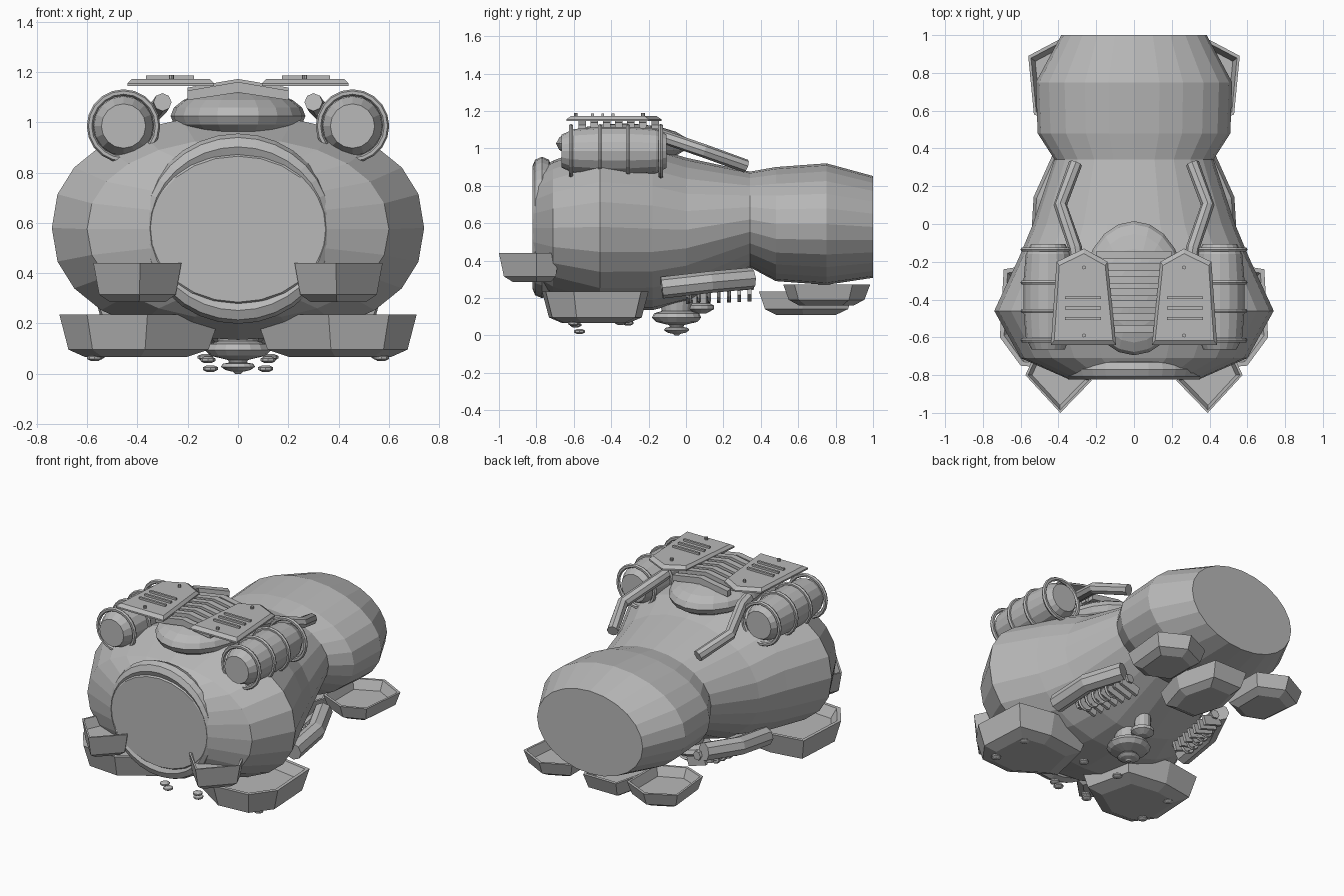
import bpy, bmesh, math
from mathutils import Vector, Matrix

if "Cube" in bpy.data.objects:
    bpy.data.objects.remove(bpy.data.objects["Cube"])

grey = bpy.data.materials.new("hull_grey")
grey.diffuse_color = (0.48, 0.48, 0.48, 1)
grey.use_nodes = True
grey.node_tree.nodes["Principled BSDF"].inputs["Base Color"].default_value = grey.diffuse_color


def finish(name, bm):
    bmesh.ops.recalc_face_normals(bm, faces=bm.faces)
    me = bpy.data.meshes.new(name)
    bm.to_mesh(me)
    bm.free()
    me.materials.append(grey)
    ob = bpy.data.objects.new(name, me)
    bpy.context.collection.objects.link(ob)
    return ob


def loft(name, rings, cap=True, closed=False):
    """Skin a list of equal-length point rings."""
    bm = bmesh.new()
    vs = [[bm.verts.new(p) for p in r] for r in rings]
    n = len(vs[0])
    pairs = list(zip(vs, vs[1:])) + ([(vs[-1], vs[0])] if closed else [])
    for a, b in pairs:
        for i in range(n):
            j = (i + 1) % n
            bm.faces.new((a[i], a[j], b[j], b[i]))
    if cap and not closed:
        bm.faces.new(vs[0])
        bm.faces.new(vs[-1])
    return finish(name, bm)


def oval(y, hw, zc, hh, n=24, x=0, p=2.0):
    """Ellipse (p = 2) or squarer superellipse facing along y."""
    def f(c):
        return math.copysign(abs(c) ** (2 / p), c) if abs(c) > 1e-6 else 0
    return [(x + hw * f(math.cos(2 * math.pi * i / n)), y,
             zc + hh * f(math.sin(2 * math.pi * i / n))) for i in range(n)]


def lathe(name, centre, profile, n=12):
    """Spin (radius, z) pairs about a vertical axis."""
    cx, cy = centre
    return loft(name, [[(cx + r * math.cos(2 * math.pi * i / n),
                         cy + r * math.sin(2 * math.pi * i / n), z)
                        for i in range(n)] for r, z in profile])


def ring(name, x, y, z, R, r, n=20, m=6):
    rings = []
    for i in range(n):
        a = 2 * math.pi * i / n
        rings.append([(x + (R + r * math.cos(b)) * math.cos(a), y + r * math.sin(b),
                       z + (R + r * math.cos(b)) * math.sin(a))
                      for b in (2 * math.pi * k / m for k in range(m))])
    return loft(name, rings, closed=True)


def pipe(name, pts, r, n=8):
    pts = [Vector(p) for p in pts]
    rings = []
    for i, p in enumerate(pts):
        d = (pts[min(i + 1, len(pts) - 1)] - pts[max(i - 1, 0)]).normalized()
        u = d.cross(Vector((0, 0, 1))).normalized()
        v = d.cross(u)
        rings.append([p + r * (u * math.cos(2 * math.pi * k / n) + v * math.sin(2 * math.pi * k / n))
                      for k in range(n)])
    return loft(name, rings)


def box(name, c, size, rot=None):
    bm = bmesh.new()
    m = Matrix.Translation(c) @ (rot or Matrix()) @ Matrix.Diagonal((*size, 1))
    bmesh.ops.create_cube(bm, size=1, matrix=m)
    return finish(name, bm)


def tray(name, pts, z0, z1, bottom=0.87, recess=0.06):
    """Tapered foot pad with a shallow keel, raised rim and sunken top."""
    cx = sum(p[0] for p in pts) / len(pts)
    cy = sum(p[1] for p in pts) / len(pts)

    def at(s, z):
        return [(cx + (x - cx) * s, cy + (y - cy) * s, z) for x, y in pts]
    return loft(name, [at(bottom * 0.72, z0), at(bottom, z0 + 0.03), at(1, z1),
                       at(0.92, z1), at(0.8, z1 - recess)])


def flip(pts, s):
    return [(s * p[0], *p[1:]) for p in pts]


# Hull: bulbous front body and rear drum
loft("front_body", [oval(y, w, z, h, p=p) for y, w, z, h, p in (
    (-0.82, 0.35, 0.575, 0.29, 2), (-0.71, 0.60, 0.575, 0.36, 2.15), (-0.46, 0.74, 0.58, 0.445, 2.25),
    (-0.18, 0.61, 0.57, 0.435, 2.15), (0.0, 0.535, 0.565, 0.385, 2), (0.345, 0.42, 0.62, 0.255, 2))])
loft("rear_drum", [oval(*r) for r in (
    (0.34, 0.42, 0.62, 0.255), (0.48, 0.51, 0.595, 0.305),
    (0.75, 0.52, 0.595, 0.325), (1.0, 0.385, 0.58, 0.272))])

# Lip round the front opening, thick at top and bottom
lip = []
for i in range(32):
    t = 2 * math.pi * i / 32
    r = 0.018 + 0.035 * abs(math.cos(t))
    lip.append([((0.35 + r * math.cos(b)) * math.sin(t), -0.77 + 0.052 * math.sin(b),
                 0.577 + (0.325 + r * math.cos(b)) * math.cos(t))
                for b in (math.pi / 4 * k for k in range(8))])
loft("front_lip", lip, closed=True)

# Dome on top with chevron ribs
bm = bmesh.new()
bmesh.ops.create_uvsphere(bm, u_segments=20, v_segments=10, radius=1,
                          matrix=Matrix.Translation((0, -0.34, 1.025)) @ Matrix.Diagonal((0.268, 0.355, 0.108, 1)))
finish("top_dome", bm)
for i in range(7):
    y = -0.165 - 0.065 * i
    prof = [(-0.2, 1.10), (0, 1.13), (0.2, 1.10), (0.2, 1.138), (0, 1.172), (-0.2, 1.138)]
    loft("dome_rib", [[(x, y + dy, z - 0.012 * (i in (0, 6))) for x, z in prof] for dy in (-0.02, 0.02)])

for s in (-1, 1):
    # Side barrels with hoops
    bx = 0.455 * s
    loft("barrel", [oval(y, r, 0.985, r, 16, bx) for y, r in (
        (-0.665, 0.088), (-0.60, 0.118), (-0.46, 0.13), (-0.30, 0.13), (-0.16, 0.118), (-0.105, 0.09))])
    for y in (-0.615, -0.46, -0.31, -0.135):
        ring("barrel_hoop", bx, y, 0.985, 0.133, 0.013)

    # Top armour plates with slats and bolts
    out = [(0.095, -0.64), (0.44, -0.64), (0.41, -0.2), (0.265, -0.13), (0.14, -0.2)]

    def lvl(k, z):
        return [(s * (0.265 + (x - 0.265) * k), -0.4 + (y + 0.4) * k, z) for x, y in out]
    loft("top_plate", [lvl(1, 1.145), lvl(1, 1.155), lvl(0.9, 1.172)])
    for y in (-0.39, -0.445, -0.5):
        box("plate_slat", (0.27 * s, y, 1.178), (0.19, 0.014, 0.014))
    for y in (-0.23, -0.59):
        lathe("plate_bolt", (0.265 * s, y), [(0.01, 1.165), (0.01, 1.188)], 8)

    # Exhaust pipes
    pipe("exhaust_pipe", flip([(0.30, -0.22, 1.08), (0.31, -0.13, 1.065), (0.39, 0.1, 0.985), (0.31, 0.32, 0.905)], s), 0.036)

    # Foot pads
    tray("front_foot", flip([(0.07, -0.58), (0.36, -0.77), (0.6, -0.75), (0.71, -0.6), (0.69, -0.24),
                             (0.45, -0.2), (0.15, -0.24)], s), 0.066, 0.235)
    tray("bumper_foot", flip([(0.39, -1.0), (0.575, -0.8), (0.52, -0.68), (0.28, -0.68), (0.225, -0.83)], s),
         0.285, 0.44)
    tray("rear_foot", flip([(0.38, 0.985), (0.56, 0.89), (0.53, 0.58), (0.38, 0.52), (0.2, 0.6), (0.2, 0.9)], s),
         0.16, 0.272)
    # Studs under the front feet
    for x, y, z in ((0.57, -0.6, 0.063), (0.56, -0.35, 0.068), (0.12, -0.59, 0.055), (0.11, -0.57, 0.02),
                    (0.13, -0.31, 0.065)):
        lathe("foot_stud", (x * s, y), [(0.015, z - 0.012), (0.03, z - 0.004), (0.03, z + 0.006), (0.015, z + 0.013)], 8)

    # Belly tubes with hoops and blades beneath
    pipe("belly_tube", flip([(0.49, -0.13, 0.255), (0.475, 0.13, 0.285), (0.375, 0.35, 0.305)], s), 0.058)
    for i in range(5):
        y = 0.02 + 0.052 * i
        ring("belly_hoop", s * (0.40 - 0.15 * y), y, 0.225 + 0.04 * y, 0.045, 0.01, 12, 5)
    for i in range(7):
        y = 0.01 + 0.055 * i
        box("belly_blade", (s * (0.37 - 0.15 * y), y, 0.215 + 0.04 * y), (0.13, 0.02, 0.06),
            Matrix.Rotation(-0.3 * s, 4, 'Y'))
    pipe("belly_rail", flip([(0.38, -0.06, 0.25), (0.33, 0.36, 0.27)], s), 0.03, 6)

# Centre rear foot
tray("centre_rear_foot", [(-0.12, 0.39), (0.12, 0.39), (0.19, 0.62), (0.12, 0.9), (-0.12, 0.9), (-0.19, 0.62)],
     0.11, 0.235)

# Belly dish and sensor
lathe("belly_dish", (0, -0.05), [(0.09, 0.19), (0.08, 0.13), (0.12, 0.118), (0.132, 0.095),
                                 (0.11, 0.072), (0.04, 0.055), (0.035, 0.045), (0.06, 0.04),
                                 (0.068, 0.028), (0.05, 0.015), (0.02, 0.008), (0.012, 0.0)], 16)
lathe("small_dish", (0, 0.08), [(0.05, 0.25), (0.05, 0.17), (0.07, 0.16), (0.07, 0.14), (0.03, 0.118)], 12)
